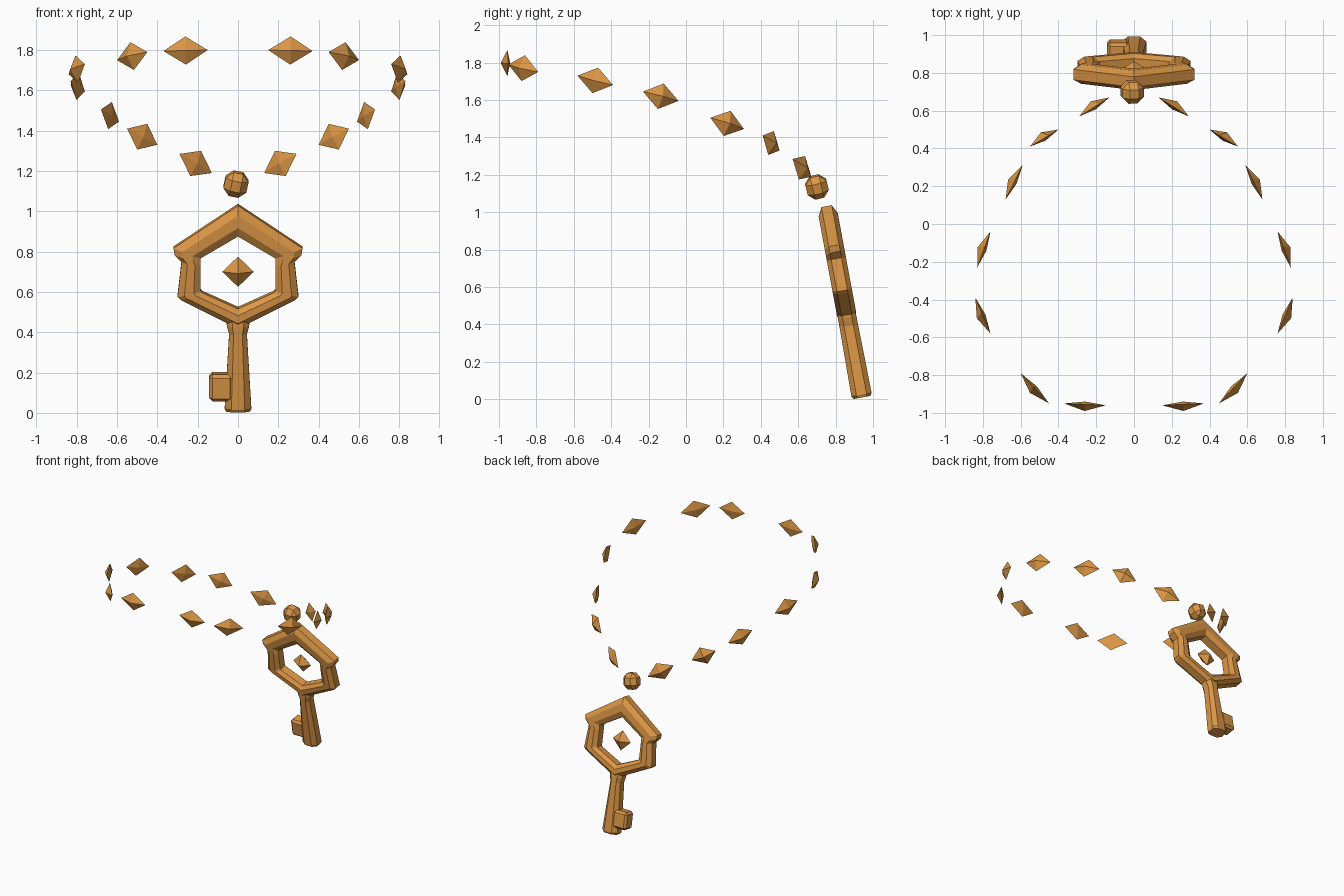
import bpy, bmesh, math
from mathutils import Vector, Matrix

if "Cube" in bpy.data.objects:
    bpy.data.objects.remove(bpy.data.objects["Cube"], do_unlink=True)

gold = bpy.data.materials.new("warm_gold")
gold.use_nodes = True
GOLD_RGBA = (0.72, 0.31, 0.06, 1)
gold.diffuse_color = GOLD_RGBA
gold.node_tree.nodes["Principled BSDF"].inputs["Base Color"].default_value = GOLD_RGBA

# The pendant leans back, pivoting at its foot
LEAN = Matrix.Translation((0, 0.943, 0)) @ Matrix.Rotation(math.radians(10.5), 4, "X")


def finish(name, bm, matrix=None):
    bmesh.ops.recalc_face_normals(bm, faces=bm.faces)
    mesh = bpy.data.meshes.new(name)
    bm.to_mesh(mesh)
    bm.free()
    mesh.materials.append(gold)
    obj = bpy.data.objects.new(name, mesh)
    if matrix:
        obj.matrix_world = matrix
    bpy.context.collection.objects.link(obj)
    return obj


def loft(name, sections, closed):
    """Skin a row of equal-sized cross-sections, closed into a loop or capped."""
    bm = bmesh.new()
    rows = [[bm.verts.new(p) for p in s] for s in sections]
    n = len(rows[0])
    pairs = list(zip(rows, rows[1:]))
    if closed:
        pairs.append((rows[-1], rows[0]))
    else:
        bm.faces.new(rows[0])
        bm.faces.new(rows[-1])
    for a, b in pairs:
        for i in range(n):
            j = (i + 1) % n
            bm.faces.new((a[i], a[j], b[j], b[i]))
    return finish(name, bm, LEAN)


def hull(name, points, matrix=None):
    bm = bmesh.new()
    for p in points:
        bm.verts.new(p)
    bmesh.ops.convex_hull(bm, input=bm.verts[:])
    return finish(name, bm, matrix)


def block(name, size, bevel, matrix):
    bm = bmesh.new()
    bmesh.ops.create_cube(bm, size=1)
    bmesh.ops.scale(bm, vec=size, verts=bm.verts)
    bmesh.ops.bevel(bm, geom=bm.edges[:], offset=bevel, segments=1, affect="EDGES")
    return finish(name, bm, matrix)


# Chain of thin faceted beads: the two long ends of each one
BEADS = [
    ((0.15, -0.96, 1.80), (0.37, -0.95, 1.795)),
    ((0.45, -0.95, 1.79), (0.60, -0.79, 1.75)),
    ((0.76, -0.58, 1.73), (0.84, -0.39, 1.68)),
    ((0.83, -0.23, 1.645), (0.76, -0.04, 1.595)),
    ((0.68, 0.13, 1.505), (0.59, 0.31, 1.445)),
    ((0.55, 0.41, 1.41), (0.40, 0.50, 1.33)),
    ((0.29, 0.57, 1.285), (0.13, 0.67, 1.19)),
]
for i, (start, end) in enumerate(BEADS):
    for side, sx in (("left", 1), ("right", -1)):
        a, b = (Vector((p[0] * sx, p[1], p[2])) for p in (start, end))
        mid = (a + b) / 2
        along = (b - a).normalized()
        up = Vector((0, 0, 1))
        up = (up - along * along.z).normalized()
        out = along.cross(up)
        if out.dot(mid - Vector((0, -0.15, 1.5))) < 0:
            out = -out
        hull(f"chain_bead_{side}_{i + 1}",
             [a, b, mid + up * 0.07, mid - up * 0.07,
              mid + out * 0.035, mid - out * 0.015])

# Round faceted bead above the pendant
block("round_bead", (0.116, 0.116, 0.122), 0.034,
      Matrix.Translation((-0.01, 0.70, 1.135)) @ Matrix.Rotation(math.radians(14), 4, "X")
      @ Matrix.Rotation(math.radians(12), 4, "Y"))

# Six-sided key bow: outer and inner outline (x, z) on the left half
HALF = [
    ((0.32, 0.835), (0.185, 0.785)),
    ((0.315, 0.80), (0.185, 0.77)),
    ((0.28, 0.765), (0.185, 0.75)),
    ((0.30, 0.59), (0.185, 0.62)),
    ((0.285, 0.575), (0.175, 0.61)),
]
mirrored = [((-o[0], o[1]), (-n[0], n[1])) for o, n in reversed(HALF)]
outline = [((0, 1.05), (0, 0.895))] + HALF + [((0, 0.43), (0, 0.53))] + mirrored
SECTION = [(0, -0.03), (0.3, -0.052), (0.7, -0.052), (1, -0.028),
           (1, 0.028), (0.7, 0.052), (0.3, 0.052), (0, 0.03)]
rings = []
for outer, inner in outline:
    o, n = Vector((outer[0], 0, outer[1])), Vector((inner[0], 0, inner[1]))
    rings.append([n.lerp(o, u) + Vector((0, v, 0)) for u, v in SECTION])
loft("key_bow", rings, True)

# Tapered eight-sided shaft
OCTAGON = [(1, 0.5), (0.5, 1), (-0.5, 1), (-1, 0.5),
           (-1, -0.5), (-0.5, -1), (0.5, -1), (1, -0.5)]
SHAFT = [(0.01, 0.058, 0.045), (0.025, 0.066, 0.055), (0.40, 0.044, 0.05),
         (0.44, 0.055, 0.05), (0.49, 0.06, 0.045)]
loft("key_shaft", [[(x * w, y * d, z) for x, y in OCTAGON] for z, w, d in SHAFT], False)

# Tooth at the end of the shaft
block("key_tooth", (0.12, 0.10, 0.135), 0.016, LEAN @ Matrix.Translation((-0.083, 0, 0.132)))

# Floating star gem: an octahedron with its edge middles drawn inward
RADII = Vector((0.115, 0.072, 0.112))
bm = bmesh.new()
tips = [Vector([RADII[k] * s if k == axis else 0 for k in range(3)])
        for axis in range(3) for s in (1, -1)]
for p in tips:
    bm.verts.new(p)
bmesh.ops.convex_hull(bm, input=bm.verts[:])
corners = set(bm.verts)
bmesh.ops.subdivide_edges(bm, edges=bm.edges[:], cuts=1, use_grid_fill=True)
for v in bm.verts:
    if v not in corners:
        v.co *= 0.68
bmesh.ops.triangulate(bm, faces=bm.faces[:])
finish("star_gem", bm, LEAN @ Matrix.Translation((0, 0, 0.712)))
